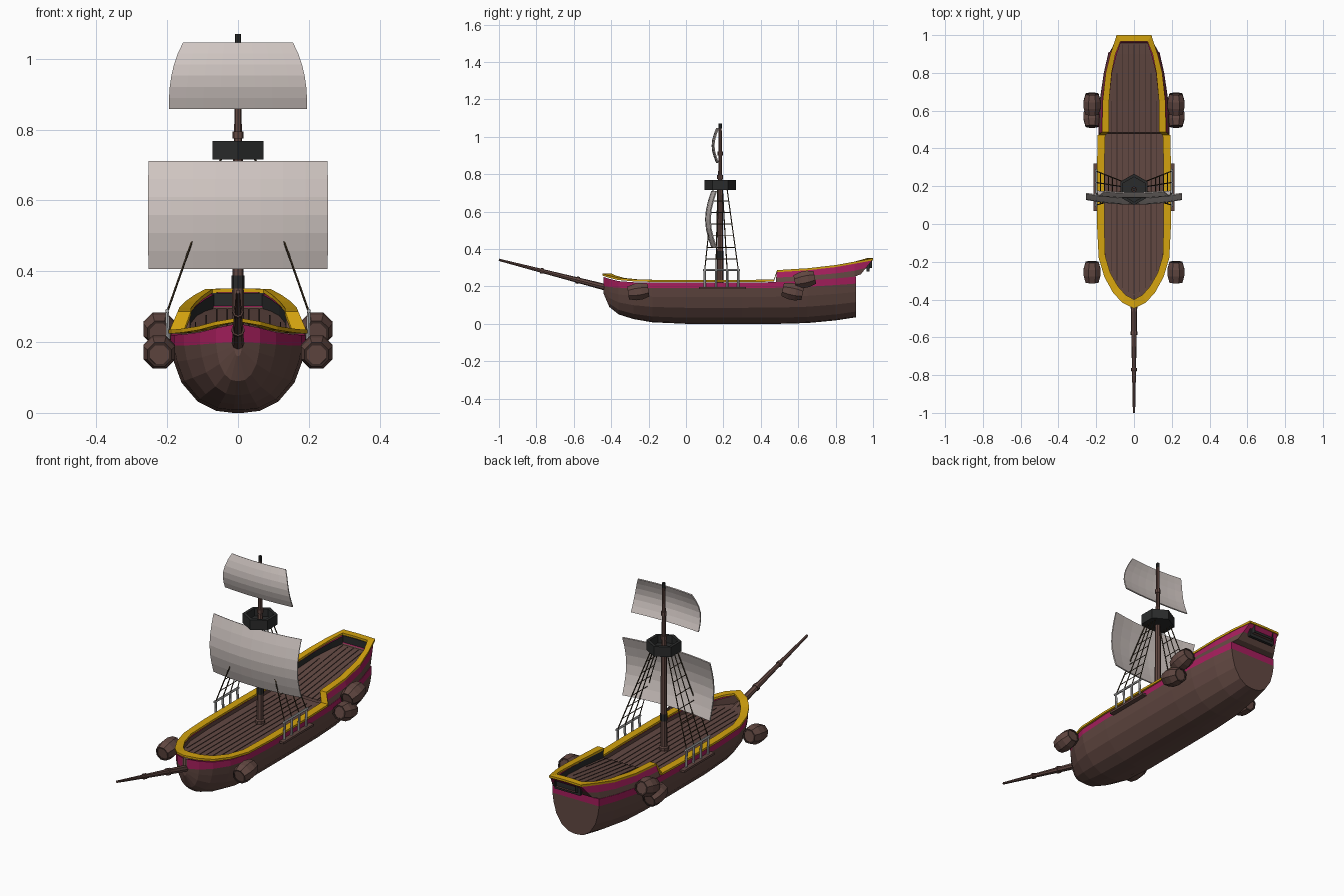
import bpy, bmesh, math
from mathutils import Vector, Matrix

if "Cube" in bpy.data.objects:
    bpy.data.objects.remove(bpy.data.objects["Cube"])

def material(name, r, g, b):
    lin = [((c / 255 + 0.055) / 1.055) ** 2.4 for c in (r, g, b)]
    m = bpy.data.materials.new(name)
    m.diffuse_color = (*lin, 1)
    m.use_nodes = True
    m.node_tree.nodes["Principled BSDF"].inputs["Base Color"].default_value = m.diffuse_color
    return m

WOOD = material("brown wood", 98, 72, 66)
SEAM = material("dark wood", 58, 43, 39)
PINK = material("magenta paint", 165, 30, 92)
GOLD = material("yellow trim", 212, 163, 14)
DARK = material("charcoal", 42, 43, 43)
SAIL = material("sail cloth", 208, 198, 194)
GREY = material("grey post", 180, 180, 180)
ROPE = material("rope", 62, 50, 34)

def finish(name, bm, mats):
    bmesh.ops.recalc_face_normals(bm, faces=bm.faces[:])
    me = bpy.data.meshes.new(name)
    bm.to_mesh(me)
    bm.free()
    for m in mats:
        me.materials.append(m)
    ob = bpy.data.objects.new(name, me)
    bpy.context.collection.objects.link(ob)
    return ob

def loft(name, rings, mats, seg=None, strip_end=0):
    """Skin closed rings; seg gives a material index per ring segment.
    strip_end closes the last ring with that many left-right strips."""
    bm = bmesh.new()
    vs = [[bm.verts.new(p) for p in r] for r in rings]
    n = len(rings[0])
    for a, b in zip(vs, vs[1:]):
        for i in range(n):
            j = (i + 1) % n
            f = bm.faces.new((a[i], a[j], b[j], b[i]))
            f.material_index = seg[i] if seg else 0
    bm.faces.new(vs[0])
    if strip_end:
        e = vs[-1]
        for i in range(strip_end):
            f = bm.faces.new((e[i], e[i + 1], e[n - 2 - i], e[n - 1 - i]))
            f.material_index = seg[i]
    else:
        bm.faces.new(vs[-1])
    return finish(name, bm, mats)

def mirrored(pts):
    return pts + [(-x, y, z) for x, y, z in reversed(pts)]

def lathe(name, profile, sides, matrix, mats, seg=None, turn=0):
    """Turn (radius, height) pairs around local z."""
    bm = bmesh.new()
    rings = []
    for r, h in profile:
        rings.append([bm.verts.new(matrix @ Vector((r * math.cos(a), r * math.sin(a), h)))
                      for a in (turn + 2 * math.pi * k / sides for k in range(sides))])
    for s, (a, b) in enumerate(zip(rings, rings[1:])):
        for k in range(sides):
            f = bm.faces.new((a[k], a[(k + 1) % sides], b[(k + 1) % sides], b[k]))
            f.material_index = seg[s] if seg else 0
    bm.faces.new(rings[0])
    bm.faces.new(rings[-1])
    return finish(name, bm, mats)

def aim(a, b):
    d = Vector(b) - Vector(a)
    return Matrix.Translation(a) @ d.to_track_quat('Z', 'Y').to_matrix().to_4x4(), d.length

def rod(name, a, b, r, mat, sides=5):
    m, l = aim(a, b)
    return lathe(name, [(r, 0), (r, l)], sides, m, [mat])

def box(name, lo, hi, mat):
    (x0, y0, z0), (x1, y1, z1) = lo, hi
    return loft(name, [[(x0, y0, z), (x1, y0, z), (x1, y1, z), (x0, y1, z)] for z in (z0, z1)], [mat])

# Hull: y, half width, keel z, top of wood, top of magenta band
stations = [(-.44, .012, .16, .2, .25), (-.41, .062, .09, .197, .24), (-.36, .107, .05, .193, .228),
            (-.28, .152, .025, .19, .222), (-.18, .181, .008, .19, .22), (0, .19, 0, .19, .22),
            (.3, .19, 0, .19, .22), (.5, .188, 0, .193, .223), (.65, .182, .004, .198, .232),
            (.8, .16, .018, .207, .242), (.91, .135, .035, .215, .253)]
section = [(.07, 0), (.32, .03), (.6, .17), (.84, .45), (.95, .75), (1, 1)]
rings = []
for y, w, z0, zt, zm in stations:
    inner = max(w - .03, .004)
    pts = [(w * a, y, z0 + (zt - z0) * b) for a, b in section]
    rings.append(mirrored(pts + [(w, y, zm), (inner, y, zm), (inner, y, .2)]))
half = [0] * 5 + [1, 1, 0]
loft("hull", rings, [WOOD, PINK], half + [0] + half[::-1] + [0], 6)

# Raised stern: bottom (x, y, z), top (x, y, z), deck z
quarter = [((.187, .48, .222), (.166, .485, .277), .235), ((.181, .65, .231), (.162, .65, .287), .255),
           ((.158, .8, .241), (.146, .8, .304), .275), ((.135, .9, .252), (.121, .9, .322), .288),
           ((.115, .935, .265), (.088, .995, .34), .298)]
rings = []
for b, t, dz in quarter:
    mid = tuple(Vector(b).lerp(Vector(t), .45))
    inn = max(t[0] - .03, .05)
    rings.append(mirrored([b, mid, t, (inn, t[1], t[2]), (inn, t[1], dz)]))
loft("raised_stern", rings, [WOOD, PINK, DARK], [0, 1, 1, 2, 0, 2, 1, 1, 0, 0], 2)
box("stern_inner_wall", (-.075, .965, .28), (.075, .98, .338), DARK)

# Yellow rail cap: outer x, y, inner x, y, z
cap = [(0, -.447, 0, -.4, .258), (.064, -.415, .045, -.375, .247), (.112, -.362, .085, -.33, .234),
       (.157, -.28, .125, -.26, .227), (.187, -.18, .152, -.17, .224), (.196, 0, .157, 0, .224),
       (.196, .3, .157, .3, .224), (.192, .47, .152, .47, .225), (.17, .487, .133, .487, .276),
       (.166, .65, .132, .65, .286), (.15, .8, .118, .8, .303), (.125, .9, .098, .9, .321),
       (.092, 1, .072, .965, .339), (0, 1, 0, .965, .341)]
for s, side in ((1, "right"), (-1, "left")):
    loft("rail_cap_" + side, [[(s * ox, oy, z), (s * ix, iy, z), (s * ix, iy, z + .011), (s * ox, oy, z + .011)]
                              for ox, oy, ix, iy, z in cap], [GOLD])

# Plank seams on both decks
for x, y0, y1 in ((0, -.37, .93), (.03, -.36, .93), (.06, -.34, .93), (.09, -.3, .85), (.12, -.25, .7)):
    for s in ((1, -1) if x else (1,)):
        c = s * x
        box("main_deck_seam", (c - .002, y0, .199), (c + .002, .48, .202), SEAM)
        path = [(.48, .235), (.65, .255), (.8, .275), (.9, .288), (.95, .293)]
        path = [p for p in path if p[0] < y1 + .03]
        loft("stern_deck_seam", [[(c - .002, y, z - .001), (c + .002, y, z - .001),
                                  (c + .002, y, z + .002), (c - .002, y, z + .002)] for y, z in path], [SEAM])

# Mast with collars and cap
MY = .183
base = Matrix.Translation((0, MY, 0))
lathe("mast", [(.024, .195), (.024, .215), (.017, .22), (.014, .72), (.011, .78), (.008, 1.045)], 8, base, [WOOD])
for z, r in ((.775, .016), (.9, .014)):
    lathe("mast_collar", [(r, z), (r, z + .02)], 8, base, [WOOD])
lathe("mast_band", [(.018, .352), (.018, .388)], 8, base, [DARK])
lathe("mast_cap", [(.009, 1.045), (.009, 1.07)], 8, base, [DARK])

# Crow's nest: hollow hexagon
lathe("lookout_nest", [(.06, .716), (.083, .716), (.083, .768), (.066, .768), (.066, .728), (.01, .728)],
      6, base, [DARK], turn=math.pi / 6)

# Bowsprit with collars
m, l = aim((0, -.36, .177), (0, -1, .342))
lathe("bowsprit", [(.019, 0), (.006, l)], 8, m, [WOOD])
for t, r in ((.33, .019), (.63, .015)):
    lathe("bowsprit_collar", [(r, t * l), (r, t * l + .015)], 8, m, [WOOD])

# Square sails, bellied forward
def sail(name, z0, z1, width, y0, bow_x, bow_z, nx=8, nz=6):
    bm = bmesh.new()
    g = []
    for j in range(nz + 1):
        v = j / nz
        g.append([bm.verts.new((u * width(v), y0 - bow_x * (1 - u * u) - bow_z * math.sin(math.pi * v),
                                z0 + (z1 - z0) * v)) for u in (2 * i / nx - 1 for i in range(nx + 1))])
    for a, b in zip(g, g[1:]):
        for i in range(nx):
            bm.faces.new((a[i], a[i + 1], b[i + 1], b[i]))
    ob = finish(name, bm, [SAIL])
    mod = ob.modifiers.new("thickness", 'SOLIDIFY')
    mod.thickness = .006
    mod.offset = 0

sail("main_sail", .407, .71, lambda v: .253, .163, .025, .033)
sail("top_sail", .86, 1.045, lambda v: .195 - .04 * v ** 2.5, .174, .01, .024)

# Side platforms, posts, shrouds and rope rungs
for s in (1, -1):
    x0, x1 = sorted((s * .18, s * .214))
    box("shroud_platform", (x0, .07, .186), (x1, .32, .197), WOOD)
    feet = [.1, .16, .22, .28]
    heads = [.145, .17, .195, .22]
    for f, h in zip(feet, heads):
        rod("grey_post", (s * .197, f, .195), (s * .2, f, .29), .006, GREY, 6)
        rod("shroud", (s * .2, f, .285), (s * .048, h, .718), .003, ROPE, 4)
    rod("post_top_bar", (s * .2, .09, .288), (s * .2, .29, .288), .006, GREY, 6)
    for k in range(1, 7):
        t = k / 7
        x, z = s * (.2 - .152 * t), .285 + .433 * t
        rod("rope_rung", (x, .1 + .045 * t, z), (x, .28 - .06 * t, z), .0025, ROPE, 4)

# Barrels hung over the sides
keg = [(.029, -.051), (.029, -.055), (.037, -.055), (.048, -.018), (.048, .018),
       (.037, .055), (.029, .055), (.029, .051)]
for s in (1, -1):
    for y, z, tilt in ((-.255, .172, 8), (.57, .172, -12), (.635, .237, 12)):
        m = Matrix.Translation((s * .222, y, z)) @ Matrix.Rotation(math.radians(90 + tilt), 4, 'X')
        lathe("barrel", keg, 8, m, [WOOD, SEAM], [1, 1, 0, 0, 0, 1, 1], math.pi / 8)
